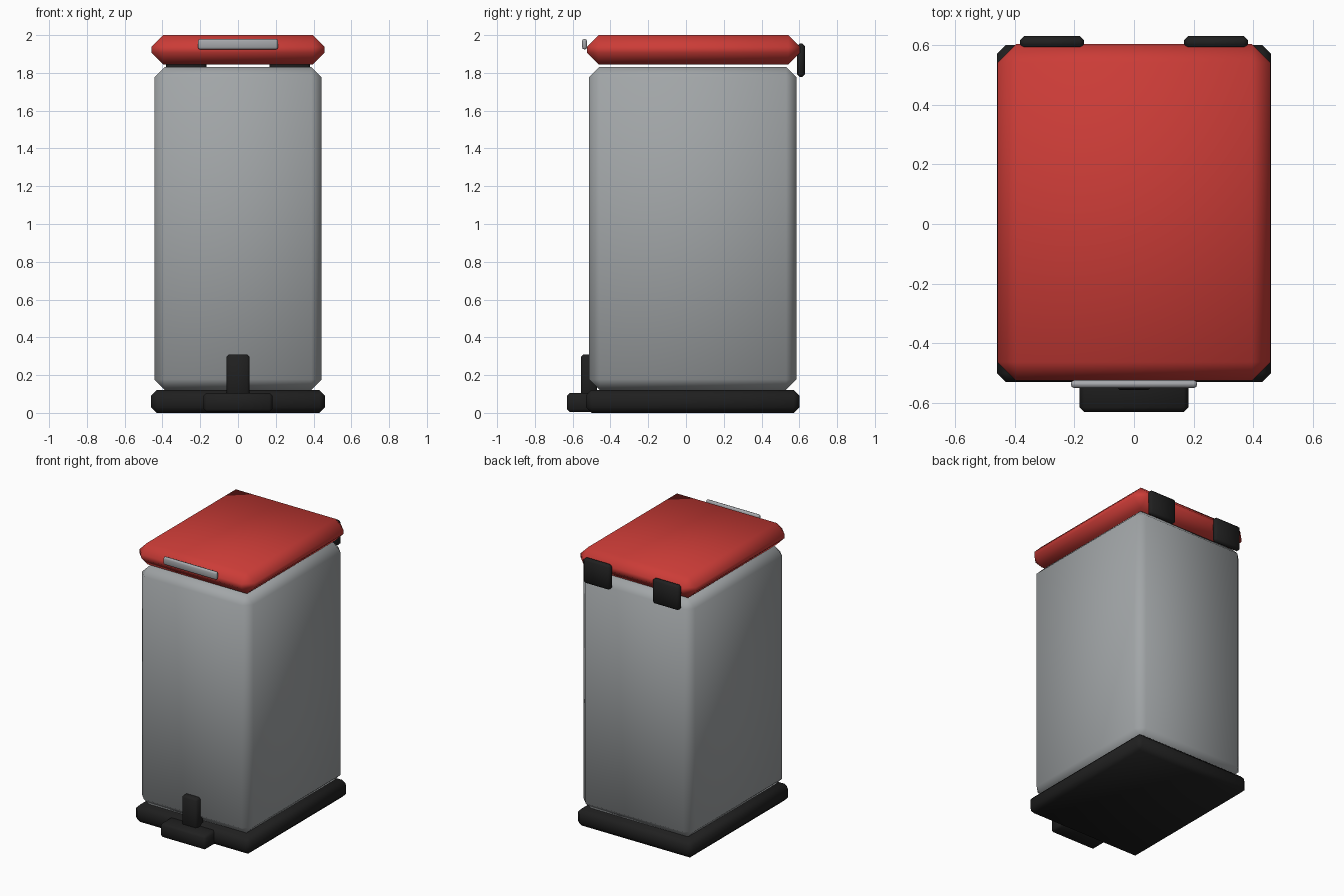
import bpy, bmesh

if "Cube" in bpy.data.objects:
    bpy.data.objects.remove(bpy.data.objects["Cube"], do_unlink=True)


def material(name, colour):
    m = bpy.data.materials.new(name)
    m.use_nodes = True
    m.diffuse_color = (*colour, 1)
    m.node_tree.nodes["Principled BSDF"].inputs["Base Color"].default_value = (*colour, 1)
    return m


grey = material("body grey", (0.36, 0.38, 0.39))
red = material("lid red", (0.60, 0.045, 0.038))
black = material("black plastic", (0.014, 0.014, 0.014))
silver = material("handle silver", (0.38, 0.39, 0.41))


def box(name, x, y, z, mat, bevel=0.0, segments=1):
    """Softly shaded box spanning the given (low, high) ranges."""
    bm = bmesh.new()
    bmesh.ops.create_cube(bm, size=1)
    for v in bm.verts:
        v.co = [lo + (c + 0.5) * (hi - lo) for c, (lo, hi) in zip(v.co, (x, y, z))]
    if bevel:
        bmesh.ops.bevel(bm, geom=bm.edges[:], offset=bevel, segments=segments,
                        profile=0.5, affect='EDGES', clamp_overlap=True)
        for f in bm.faces:
            f.smooth = True
    me = bpy.data.meshes.new(name)
    bm.to_mesh(me)
    bm.free()
    me.materials.append(mat)
    ob = bpy.data.objects.new(name, me)
    bpy.context.collection.objects.link(ob)
    return ob


# Main shells: base, bin body and lid
box("base", (-0.46, 0.46), (-0.53, 0.60), (0, 0.122), black, 0.03)
box("bin_body", (-0.443, 0.443), (-0.513, 0.585), (0.122, 1.832), grey, 0.055)
box("lid", (-0.458, 0.458), (-0.525, 0.603), (1.845, 2.0), red, 0.062)

# Open rectangular rim, made from a flat ring with thickness
bm = bmesh.new()
bmesh.ops.create_grid(bm, x_segments=1, y_segments=1, size=1)
for v in bm.verts:
    v.co = (v.co.x * 0.463, 0.034 + v.co.y * 0.568, 1.825)
inset = bmesh.ops.inset_region(bm, faces=bm.faces[:], thickness=0.02)
centre = [f for f in bm.faces if f not in inset["faces"]]
bmesh.ops.delete(bm, geom=centre, context='FACES')
top = bmesh.ops.extrude_face_region(bm, geom=bm.faces[:])
bmesh.ops.translate(bm, vec=(0, 0, 0.02),
                    verts=[g for g in top["geom"] if isinstance(g, bmesh.types.BMVert)])
bmesh.ops.recalc_face_normals(bm, faces=bm.faces[:])
mesh = bpy.data.meshes.new("rim_frame")
bm.to_mesh(mesh)
bm.free()
mesh.materials.append(black)
bpy.context.collection.objects.link(bpy.data.objects.new("rim_frame", mesh))

# Foot pedal and its upright lever
box("pedal", (-0.182, 0.182), (-0.63, -0.45), (0.005, 0.106), black, 0.015)
box("pedal_lever", (-0.061, 0.061), (-0.556, -0.47), (0.06, 0.31), black, 0.012)

# Lid handle
box("lid_handle", (-0.212, 0.212), (-0.55, -0.524), (1.924, 1.98), silver, 0.0115, 2)

# Pair of back hinges
for side, x in (("left", (0.168, 0.382)), ("right", (-0.382, -0.168))):
    box(side + "_hinge", x, (0.588, 0.63), (1.778, 1.956), black, 0.014)
